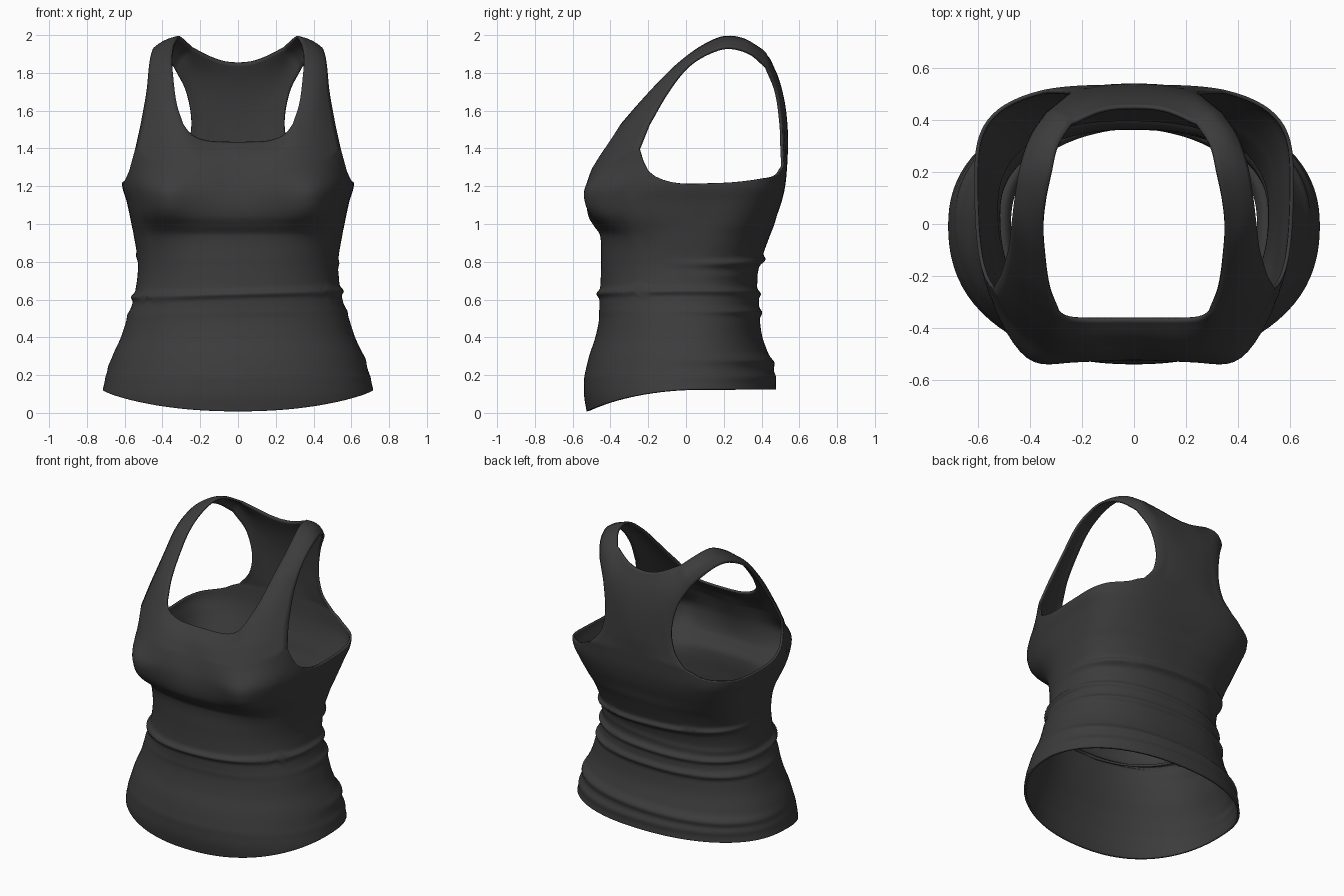
import bpy, bmesh, math
from mathutils import Vector

if "Cube" in bpy.data.objects:
    bpy.data.objects.remove(bpy.data.objects["Cube"])

# ---------- curve helpers ----------
def hermite(keys, t):
    """Smooth interpolation through (t, Vector) keys."""
    t = min(max(t, keys[0][0]), keys[-1][0])
    i = 0
    while i < len(keys) - 2 and t > keys[i + 1][0]:
        i += 1
    def slope(k):
        a, b = keys[max(k - 1, 0)], keys[min(k + 1, len(keys) - 1)]
        return (b[1] - a[1]) / (b[0] - a[0])
    (t0, p0), (t1, p1) = keys[i], keys[i + 1]
    h = t1 - t0
    s = (t - t0) / h
    return (p0 * (2*s**3 - 3*s*s + 1) + slope(i) * h * (s**3 - 2*s*s + s)
            + p1 * (3*s*s - 2*s**3) + slope(i + 1) * h * (s**3 - s*s))

def table(rows):
    return [(r[0], Vector(r[1:])) for r in rows]

def path(points, n):
    """n+1 evenly spaced points on a smooth curve through the given points."""
    pts = [Vector(p) for p in points]
    keys, d = [(0.0, pts[0])], 0.0
    for a, b in zip(pts, pts[1:]):
        d += (b - a).length
        keys.append((d, b))
    return [hermite(keys, d * i / n) for i in range(n + 1)]

def smooth(t):
    t = min(max(t, 0), 1)
    return t * t * (3 - 2 * t)

# ---------- torso shape ----------
# height, half width, front depth, back depth, y of widest point, squareness
TORSO = table([
    (0.00, .725, .525, .485, .00, 2.2), (0.10, .72, .54, .48, .00, 2.2),
    (0.20, .695, .535, .467, .00, 2.2), (0.30, .665, .513, .44, .00, 2.2),
    (0.40, .62, .48, .405, .00, 2.25), (0.50, .587, .46, .39, .00, 2.3),
    (0.60, .553, .458, .385, .00, 2.3), (0.70, .535, .452, .375, .02, 2.3),
    (0.80, .53, .45, .395, .04, 2.35), (0.94, .552, .455, .445, .08, 2.45),
    (0.99, .562, .488, .465, .10, 2.5), (1.04, .572, .52, .48, .11, 2.6),
    (1.12, .59, .541, .507, .13, 2.65), (1.20, .613, .543, .525, .15, 2.7),
    (1.30, .617, .517, .535, .15, 2.7), (1.40, .614, .46, .54, .15, 2.9)])
# top edge of the tube by angle (-90 centre front, 90 centre back)
RIM = table([(-90, 1.29, 0), (-60, 1.31, 0), (-43, 1.36, 0), (-33, 1.40, 0),
             (-28.5, 1.335, 0), (-23.5, 1.275, 0), (-14.8, 1.228, 0), (-7, 1.212, 0),
             (2, 1.217, 0), (29, 1.238, 0), (53, 1.258, 0), (67, 1.305, 0), (90, 1.33, 0)])
# fabric folds: height, tilt, amount at front, amount at back, thickness
FOLDS = [(.63, .016, .018, .015, .018), (.53, .01, .002, .016, .020),
         (.81, -.02, .000, .022, .020), (.70, .03, .000, .004, .020),
         (.265, .02, .000, .018, .028), (.19, .00, .002, .008, .025)]

def torso(a, z, side):
    W, F, B, yc, n = hermite(TORSO, z)
    c, s = max(math.cos(math.radians(a)), 0), math.sin(math.radians(a))
    c = 0.0 if c < 1e-6 else c
    if s > 0:   # boxier shoulder-blade area
        n += .6 * smooth((z - .9) / .3)
    ux, uy = c ** (2 / n), math.copysign(abs(s) ** (2 / n), s)
    back = min(max((s + .25) / .9, 0), 1)
    r = sum((f * (1 - back) + b * back) * math.exp(-((z - z0 - tilt * ux * side) / w) ** 2)
            for z0, tilt, f, b, w in FOLDS)
    x = ux * (W + r)
    y = yc + uy * ((B - yc if s > 0 else F + yc) + r)
    if s < 0:   # bust fullness with a shallow hollow in the middle
        y += .042 * smooth((z - .98) / .33) * math.exp(-(x / .17) ** 2)
        y -= (.082 * min(1, -3 * s) * math.exp(-((x - .42) / .14) ** 2)
              * math.exp(-(abs(z - 1.12) / .135) ** 2.4))
    return Vector((x * side, y, z))

def column(a, side, rows=180):
    top = hermite(RIM, a)[0]
    y = torso(a, .1, 1).y
    hem = .125 - .117 * (max(.1 - y, 0) / .64) ** 2.2
    return [torso(a, hem + (top - hem) * i / rows, side) for i in range(rows + 1)]

# ---------- patch helpers ----------
bm = bmesh.new()

def add_grid(grid):
    vs = [[bm.verts.new(p) for p in row] for row in grid]
    for r0, r1 in zip(vs, vs[1:]):
        for i in range(len(r0) - 1):
            bm.faces.new((r0[i], r0[i + 1], r1[i + 1], r1[i]))

def coons(bottom, top, left, right):
    """Surface spanning four edge curves."""
    n, m = len(bottom) - 1, len(left) - 1
    grid = []
    for j in range(m + 1):
        v, row = j / m, []
        for i in range(n + 1):
            u = i / n
            row.append(bottom[i] * (1 - v) + top[i] * v + left[j] * (1 - u) + right[j] * u
                       - (bottom[0] * (1 - u) + bottom[n] * u) * (1 - v)
                       - (top[0] * (1 - u) + top[n] * u) * v)
        grid.append(row)
    return grid

def bowed(a, b, n, bow):
    """Gently crowned cross-section of a strap."""
    return [a.lerp(b, i / n) + bow * math.sin(math.pi * i / n) for i in range(n + 1)]

NA, NB, NS = 12, 8, 28          # neckline, strap and underarm columns
ND = NA + NB
front_a = [-90 + 57 * (i / ND) ** 1.5 for i in range(ND + 1)]
v0, v1 = -33 ** (2 / 3), 67 ** (2 / 3)
side_v = [v0 + (v1 - v0) * i / NS for i in range(NS + 1)]
side_a = [math.copysign(abs(v) ** 1.5, v) for v in side_v]
back_a = [90 - 23 * (i / ND) ** 1.5 for i in range(ND + 1)]

for side in (1, -1):
    def flip(points):
        return [Vector((p[0] * side, p[1], p[2])) for p in points]

    # body tube
    angles = front_a + side_a[1:-1] + back_a[::-1]
    cols = [column(a, side) for a in angles]
    add_grid(cols)
    rim = [c[-1] for c in cols]
    f_bot, b_bot = rim[:ND + 1], rim[::-1][:ND + 1]

    # tuck of fabric folded inward behind the waist crease
    tuck = []
    for a in angles:
        p = torso(a, .63, side) * .95
        p.z = .635
        k = 1 - .10 * math.cos(math.radians(a)) ** .5 if abs(a) < 89.9 else 1 - .01
        tuck.append([p, Vector((p.x * k, p.y * k, .615))])
    add_grid(tuck)

    # strap edges over the shoulder
    inner = path(flip([(.29, -.345, 1.53), (.325, -.25, 1.64), (.345, -.1, 1.80), (.35, 0, 1.888),
                       (.34, .1, 1.955), (.32, .2, 1.995), (.295, .3, 1.985), (.24, .39, 1.935)]), 36)
    outer = path(flip([(.515, -.2, 1.53), (.485, -.1, 1.70), (.472, 0, 1.83), (.46, .1, 1.90),
                       (.44, .22, 1.937), (.40, .34, 1.905), (.34, .43, 1.83)]), 36)
    strap = []
    for j, (p, q) in enumerate(zip(inner, outer)):
        t = j / 36
        bow = Vector((.008 * side, -.02 * math.cos(math.pi * t), .012))
        strap.append(bowed(p, q, NB, bow))
    add_grid(strap)

    # upper chest with neckline
    neck = path(flip([(0, -.37, 1.435), (.1, -.37, 1.437), (.18, -.37, 1.446),
                      (.25, -.365, 1.478), (.29, -.345, 1.53)]), NA)
    mid = (f_bot[0] + neck[0]) / 2 + Vector((0, -.012, .01))
    add_grid(coons(f_bot, neck + strap[0][1:],
                   path([f_bot[0], mid, neck[0]], 12),
                   path([f_bot[-1], f_bot[-1].lerp(outer[0], .5), outer[0]], 12)))

    # racer back, evened out to one smooth sheet between its edges
    nape = path(flip([(0, .455, 1.855), (.07, .452, 1.862), (.14, .437, 1.885),
                      (.24, .39, 1.935)]), NA)
    left = path([b_bot[0]] + flip([(0, .541, 1.45), (0, .527, 1.62), (0, .497, 1.75),
                                   (0, .455, 1.855)]), 30)
    right = path([b_bot[-1]] + flip([(.275, .512, 1.40), (.247, .507, 1.53), (.275, .482, 1.70),
                                     (.34, .43, 1.83)]), 30)
    sheet = coons(b_bot, nape + strap[-1][1:], left, right)
    for j, row in enumerate(sheet):
        v = j / 30
        w = 1 - v ** 4 - (1 - v) ** 4
        y0, y1 = left[j].y, right[j].y
        for i, p in enumerate(row):
            p.y += w * (y0 + (y1 - y0) * (i / ND) ** 2 - p.y)
    add_grid(sheet)

bmesh.ops.remove_doubles(bm, verts=bm.verts, dist=0.0008)
bmesh.ops.recalc_face_normals(bm, faces=bm.faces)
bm.normal_update()
if sum(f.normal.dot(Vector((*f.calc_center_median().xy, 0))) for f in bm.faces) < 0:
    bmesh.ops.reverse_faces(bm, faces=bm.faces)

mesh = bpy.data.meshes.new("tank_top")
bm.to_mesh(mesh)
bm.free()
top = bpy.data.objects.new("tank_top", mesh)
bpy.context.collection.objects.link(top)

# fabric
fabric = bpy.data.materials.new("charcoal fabric")
fabric.diffuse_color = (.045, .045, .045, 1)
fabric.use_nodes = True
fabric.node_tree.nodes["Principled BSDF"].inputs["Base Color"].default_value = fabric.diffuse_color
mesh.materials.append(fabric)
thick = top.modifiers.new("cloth_thickness", 'SOLIDIFY')
thick.thickness = .014
thick.offset = -1

bpy.context.view_layer.objects.active = top
top.select_set(True)
bpy.ops.object.shade_smooth_by_angle(angle=math.radians(50))
